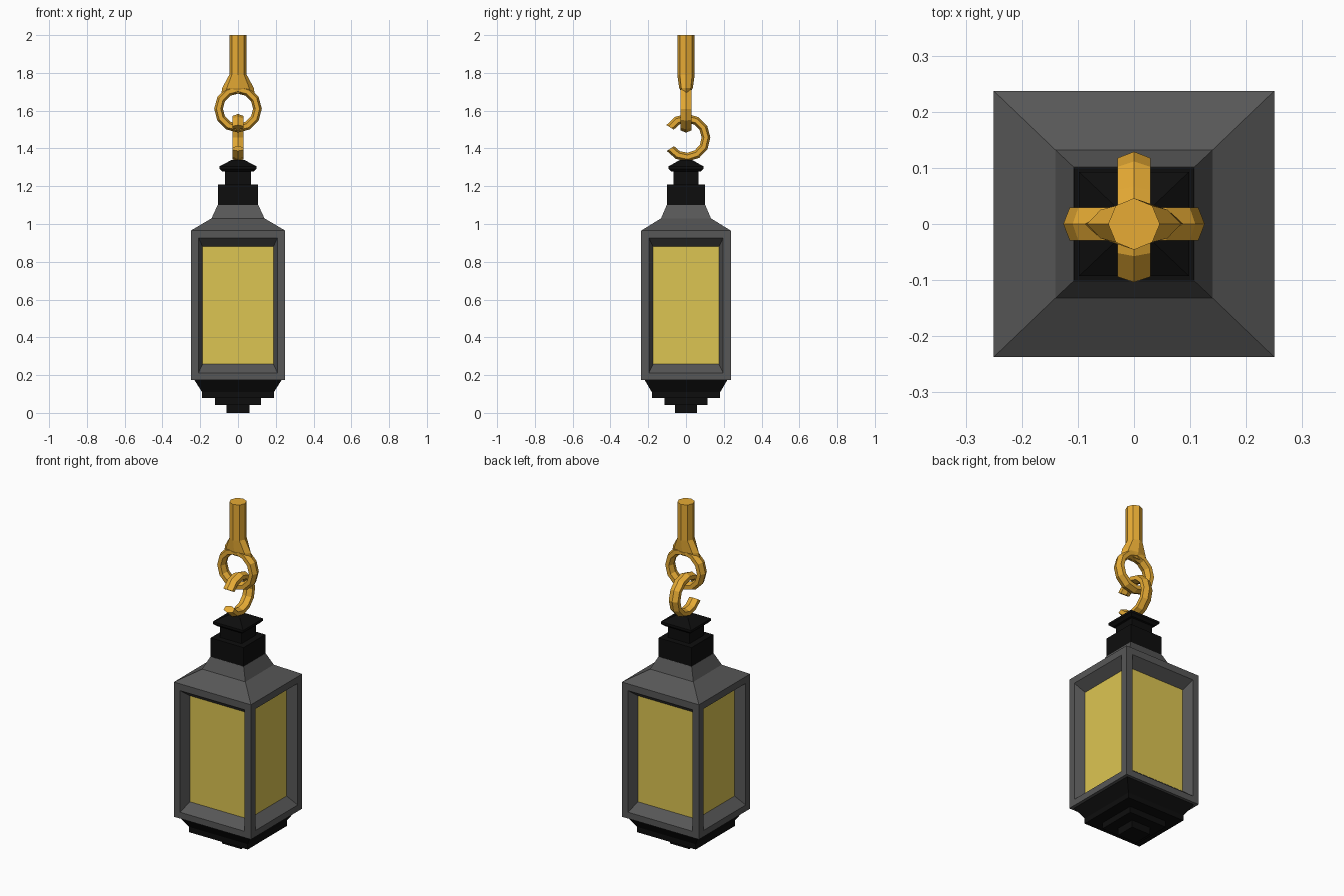
import bpy
from math import cos, sin, pi, radians
from mathutils import Vector, Matrix

if "Cube" in bpy.data.objects:
    bpy.data.objects.remove(bpy.data.objects["Cube"])


def material(name, rgb):
    m = bpy.data.materials.new(name)
    m.diffuse_color = (*rgb, 1)
    m.use_nodes = True
    m.node_tree.nodes["Principled BSDF"].inputs["Base Color"].default_value = m.diffuse_color
    return m


GREY = material("dark_grey", (0.095, 0.095, 0.095))
BLACK = material("black", (0.004, 0.004, 0.004))
GOLD = material("gold", (0.80, 0.41, 0.035))
GLOW = material("glow_yellow", (0.72, 0.56, 0.085))


def make(name, verts, faces, mat):
    me = bpy.data.meshes.new(name)
    me.from_pydata([tuple(v) for v in verts], [], faces)
    me.materials.append(mat)
    me.update()
    ob = bpy.data.objects.new(name, me)
    bpy.context.collection.objects.link(ob)
    return ob


def skin(name, rings, mat, closed=False):
    """Join equal-sized rings of points into a surface, capped unless closed."""
    n, k = len(rings[0]), len(rings)
    faces = []
    for r in range(k if closed else k - 1):
        a, b = r * n, (r + 1) % k * n
        faces += [(a + i, a + (i + 1) % n, b + (i + 1) % n, b + i) for i in range(n)]
    if not closed:
        faces += [tuple(reversed(range(n))), tuple(range((k - 1) * n, k * n))]
    return make(name, [p for r in rings for p in r], faces, mat)


def rect_stack(name, levels, mat):
    """Stack of rectangles given as (z, half width in x, half width in y)."""
    rings = [[(-x, -y, z), (x, -y, z), (x, y, z), (-x, y, z)] for z, x, y in levels]
    return skin(name, rings, mat)


def link(name, centre, start, end, steps, upright, closed, mat=GOLD):
    """Chain link with an elongated hexagonal section; upright means xz plane."""
    rings = []
    for s in range(steps if closed else steps + 1):
        a = radians(start + (end - start) * s / steps)
        ring = []
        for i in range(6):
            t = i * pi / 3
            rad = 0.103 + 0.023 * cos(t)
            side = 0.034 * sin(t)
            u, w = rad * cos(a), rad * sin(a)
            p = (u, -side, w) if upright else (side, u, w)
            ring.append(Vector(p) + Vector(centre))
        rings.append([ring[0]] + ring[:0:-1])
    return skin(name, rings, mat, closed)


HX, HY, Z0, Z1 = 0.25, 0.237, 0.175, 0.965

# Case sides: frame with bevelled recess, and a glowing pane in each
fv, ff, gv, gf = [], [], [], []
for k in range(4):
    w, d = (HX, HY) if k % 2 == 0 else (HY, HX)
    rot = Matrix.Rotation(k * pi / 2, 4, 'Z')
    base = len(fv)
    for inset, depth, lo, hi in ((0, 0, Z0, Z1), (0.041, 0, 0.212, 0.925),
                                 (0.063, 0.057, 0.258, 0.88)):
        x, y = w - inset, depth - d
        ring = [rot @ Vector(p) for p in ((-x, y, lo), (x, y, lo), (x, y, hi), (-x, y, hi))]
        fv += ring
    for r in (0, 4):
        for i in range(4):
            j = (i + 1) % 4
            ff.append((base + r + i, base + r + j, base + r + 4 + j, base + r + 4 + i))
    gf.append(tuple(range(len(gv), len(gv) + 4)))
    gv += ring
# Underside of the case
b = len(fv)
fv += [(-HX, -HY, Z0), (-HX, HY, Z0), (HX, HY, Z0), (HX, -HY, Z0)]
ff.append((b, b + 1, b + 2, b + 3))
make("lantern_case", fv, ff, GREY)
make("glass_panes", gv, gf, GLOW)

# Sloped roof
rect_stack("roof", [(Z1, HX, HY), (1.03, 0.14, 0.132), (1.10, 0.108, 0.102)], GREY)

# Chimney with flared cap
rect_stack("chimney", [(1.09, 0.107, 0.101), (1.21, 0.107, 0.101),
                       (1.21, 0.07, 0.066), (1.278, 0.07, 0.066),
                       (1.278, 0.083, 0.079), (1.292, 0.098, 0.093),
                       (1.305, 0.098, 0.093), (1.338, 0.036, 0.034)], BLACK)

# Stepped base
rect_stack("base", [(0, 0.062, 0.058), (0.043, 0.062, 0.058),
                    (0.043, 0.123, 0.115), (0.079, 0.123, 0.115),
                    (0.079, 0.19, 0.181), (0.11, 0.19, 0.181),
                    (0.176, 0.232, 0.22)], BLACK)

# Hanging hardware: closed eye, open hook ring, flared rod
link("eye_ring", (0, 0, 1.61), 0, 360, 12, True, True)
link("hook_ring", (0, 0.003, 1.457), -146, 148, 10, False, False)
rod = [(1.69, 0.088, 0.022), (1.72, 0.084, 0.036), (1.79, 0.046, 0.046), (2.0, 0.046, 0.046)]
skin("rod", [[(x * cos(i * pi / 4), y * sin(i * pi / 4), z) for i in range(8)]
             for z, x, y in rod], GOLD)
